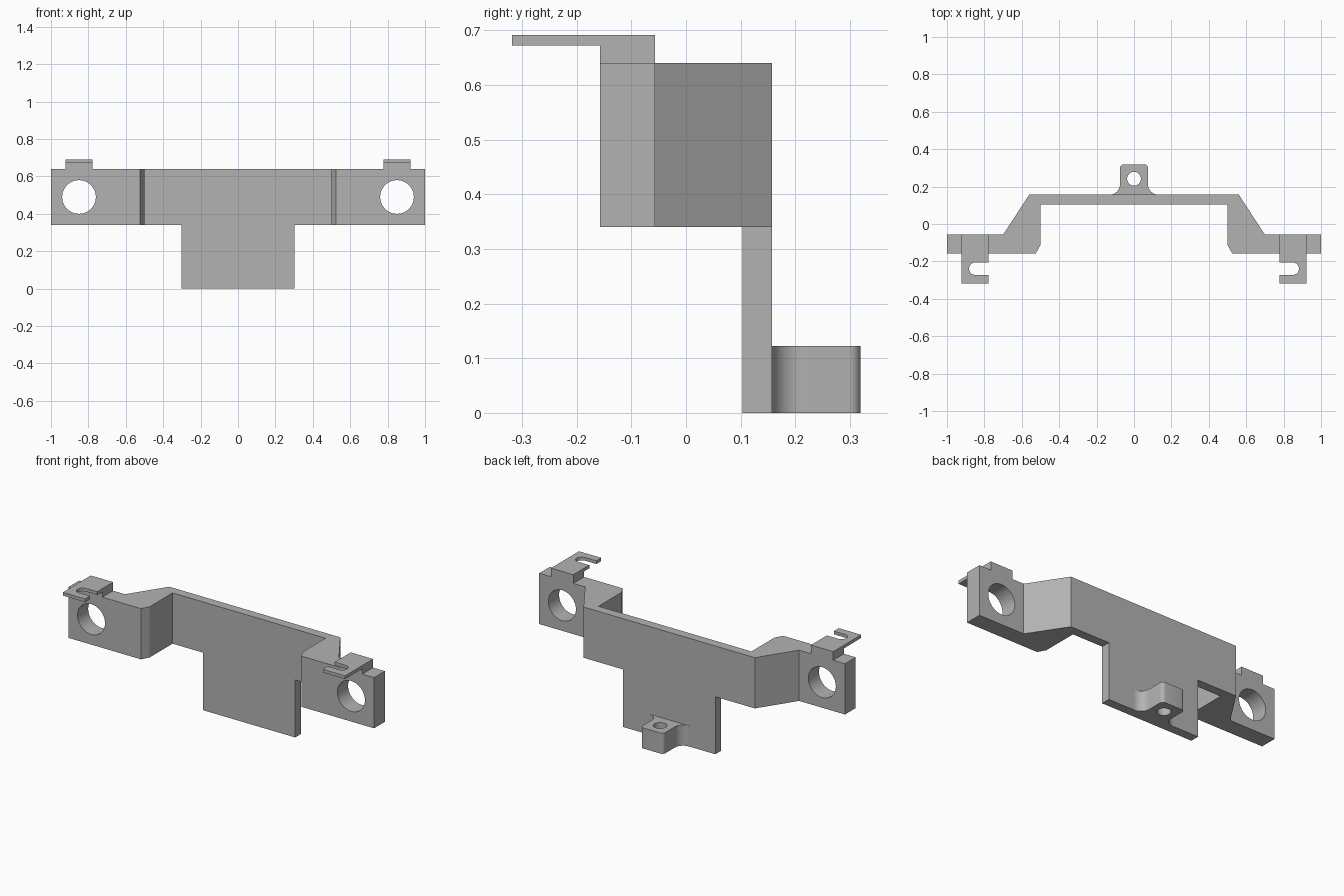
import bpy, bmesh, math
from mathutils import Vector

cube = bpy.data.objects.get("Cube")
if cube:
    bpy.data.objects.remove(cube)

grey = bpy.data.materials.new("plain grey")
grey.use_nodes = True
colour = (0.45, 0.45, 0.45, 1)
grey.diffuse_color = colour
grey.node_tree.nodes["Principled BSDF"].inputs["Base Color"].default_value = colour

WALL_IN, WALL_OUT = 0.103, 0.157
LOW, HIGH, TOP = 0.34, 0.64, 0.691


def prism(name, outline, z0, z1):
    """Extrude a plan outline upward from z0 to z1."""
    bm = bmesh.new()
    face = bm.faces.new([bm.verts.new((x, y, z0)) for x, y in outline])
    moved = bmesh.ops.extrude_face_region(bm, geom=[face])["geom"]
    verts = [g for g in moved if isinstance(g, bmesh.types.BMVert)]
    bmesh.ops.translate(bm, verts=verts, vec=Vector((0, 0, z1 - z0)))
    bmesh.ops.recalc_face_normals(bm, faces=bm.faces)
    mesh = bpy.data.meshes.new(name)
    bm.to_mesh(mesh)
    bm.free()
    mesh.materials.append(grey)
    obj = bpy.data.objects.new(name, mesh)
    bpy.context.collection.objects.link(obj)
    return obj


def arc(cx, cy, r, start, end, steps=10):
    angles = [math.radians(start + (end - start) * i / steps) for i in range(steps + 1)]
    return [(cx + r * math.cos(a), cy + r * math.sin(a)) for a in angles]


def flip(points):
    return [(-x, y) for x, y in reversed(points)]


def rect(x0, x1, y0, y1):
    return [(x0, y0), (x1, y0), (x1, y1), (x0, y1)]


def drill(target, location, radius, rotation=(0, 0, 0)):
    """Cut a round hole and discard the cutter."""
    bpy.ops.mesh.primitive_cylinder_add(vertices=48, radius=radius, depth=0.5,
                                        location=location, rotation=rotation)
    cutter = bpy.context.object
    cutter.hide_render = True
    cutter.data.materials.append(grey)
    mod = target.modifiers.new("hole", 'BOOLEAN')
    mod.operation, mod.solver, mod.object = 'DIFFERENCE', 'EXACT', cutter
    bpy.context.view_layer.objects.active = target
    bpy.ops.object.modifier_apply(modifier=mod.name)
    bpy.data.objects.remove(cutter)


# Bent bracket with two drilled ears
half = [(0.5, WALL_IN), (0.5, -0.112), (0.525, -0.157), (1, -0.157),
        (1, -0.057), (0.7, -0.057), (0.56, WALL_OUT)]
bracket = prism("bracket", half + flip(half), LOW, HIGH)
for side in (-1, 1):
    drill(bracket, (side * 0.85, -0.1, 0.49), 0.09, (math.pi / 2, 0, 0))

# Plate hanging below the middle of the bracket
plate = prism("hanging_plate", rect(-0.302, 0.302, WALL_IN, WALL_OUT), 0, LOW)

# Lug on the back, with filleted root and rounded corners
lug_half = arc(0.13, 0.212, 0.055, 270, 180) + arc(0.055, 0.299, 0.02, 0, 90, 6)
lug = prism("rear_lug", lug_half + flip(lug_half), 0, 0.122)
drill(lug, (0, 0.242, 0.06), 0.037)

# Slotted tongues on risers above the ears
slot = arc(0.849, -0.239, 0.033, 90, -90, 16)
tongue = ([(0.777, -0.206)] + slot + [(0.777, -0.272), (0.777, -0.318),
          (0.923, -0.318), (0.923, -0.157), (0.777, -0.157)])
riser = rect(0.777, 0.923, -0.157, -0.057)
parts = [bracket, plate, lug]
for side, shape in (("left", lambda p: p), ("right", flip)):
    parts.append(prism(side + "_tongue", shape(tongue), 0.672, TOP))
    parts.append(prism(side + "_riser", shape(riser), HIGH, TOP))

# Smooth the round surfaces, keep the corners sharp
bpy.ops.object.select_all(action='DESELECT')
for obj in parts:
    obj.select_set(True)
bpy.context.view_layer.objects.active = bracket
bpy.ops.object.shade_smooth_by_angle(angle=math.radians(25))
